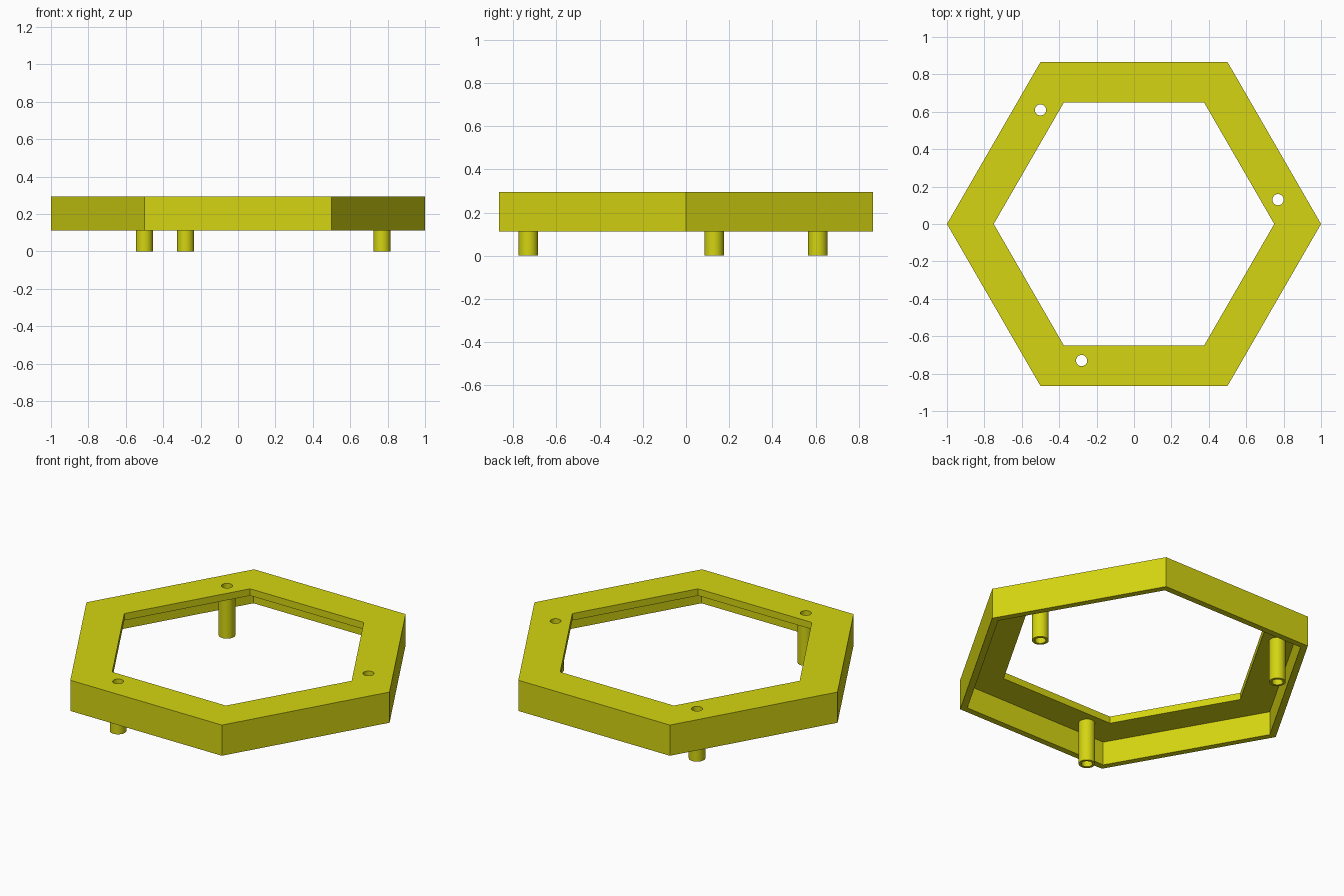
import bpy, bmesh, math

if "Cube" in bpy.data.objects:
    bpy.data.objects.remove(bpy.data.objects["Cube"])

yellow = bpy.data.materials.new("yellow")
yellow.diffuse_color = (0.66, 0.66, 0.006, 1)
yellow.use_nodes = True
yellow.node_tree.nodes["Principled BSDF"].inputs["Base Color"].default_value = yellow.diffuse_color

TOP, RIM, PLATE = 0.295, 0.112, 0.254      # top, wall bottom, plate underside
POSTS = [(-0.5, 0.61), (0.77, 0.13), (-0.28, -0.73)]
POST_R, HOLE_R = 0.045, 0.03


def sweep(name, profile, sides, centre=(0, 0)):
    """Sweep a closed (radius, z) profile around a vertical axis."""
    bm = bmesh.new()
    rings = []
    for i in range(sides):
        a = 2 * math.pi * i / sides
        rings.append([bm.verts.new((centre[0] + r * math.cos(a),
                                    centre[1] + r * math.sin(a), z))
                      for r, z in profile])
    n = len(profile)
    for i in range(sides):
        a, b = rings[i], rings[(i + 1) % sides]
        for j in range(n):
            k = (j + 1) % n
            bm.faces.new((a[j], b[j], b[k], a[k]))
    bmesh.ops.recalc_face_normals(bm, faces=bm.faces)
    mesh = bpy.data.meshes.new(name)
    bm.to_mesh(mesh)
    bm.free()
    mesh.materials.append(yellow)
    obj = bpy.data.objects.new(name, mesh)
    bpy.context.collection.objects.link(obj)
    return obj


def smooth(obj):
    bpy.ops.object.select_all(action='DESELECT')
    obj.select_set(True)
    bpy.context.view_layer.objects.active = obj
    bpy.ops.object.shade_smooth_by_angle(angle=math.radians(30))


# Hexagonal frame: flat top plate with a thin outer wall hanging down
frame = sweep("hexagonal_frame", [(1, RIM), (1, TOP), (0.75, TOP), (0.75, PLATE),
                                  (0.958, PLATE), (0.958, RIM)], 6)

# Hollow posts, and the screw holes above them
for i, (x, y) in enumerate(POSTS):
    post = sweep(f"hollow_post_{i + 1}", [(POST_R, 0), (POST_R, PLATE), (HOLE_R, PLATE),
                                          (HOLE_R, 0)], 32, (x, y))
    smooth(post)
    bpy.ops.mesh.primitive_cylinder_add(vertices=32, radius=HOLE_R, depth=0.2,
                                        location=(x, y, TOP))
    cutter = bpy.context.object
    cutter.name = f"hole_cutter_{i + 1}"
    cutter.data.materials.append(yellow)
    cutter.hide_render = True
    mod = frame.modifiers.new("hole", 'BOOLEAN')
    mod.operation, mod.solver, mod.object = 'DIFFERENCE', 'EXACT', cutter
    # Apply the cut, then drop the cutter
    bpy.context.view_layer.objects.active = frame
    bpy.ops.object.modifier_apply(modifier=mod.name)
    bpy.data.objects.remove(cutter)

smooth(frame)
